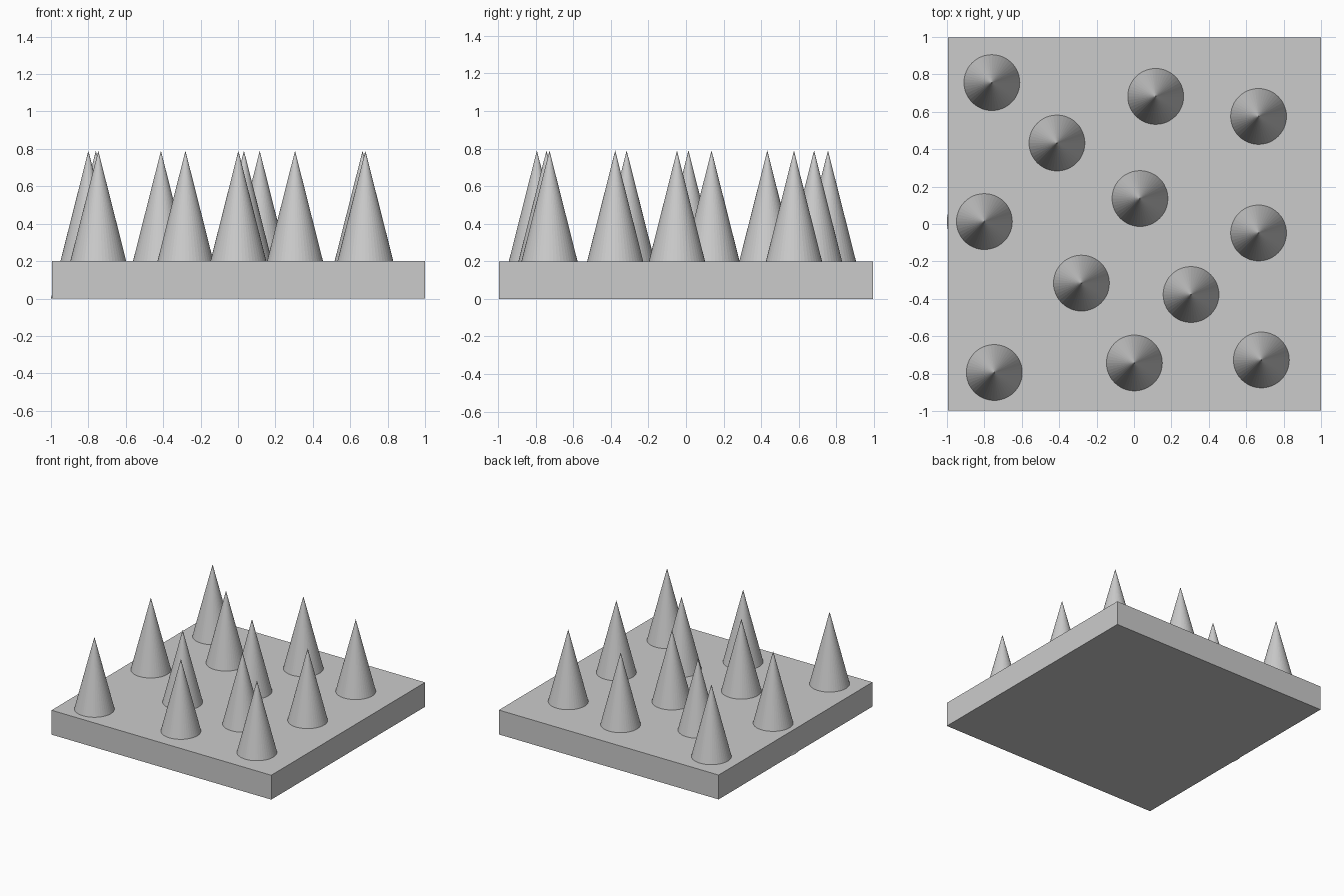
import bpy

if "Cube" in bpy.data.objects:
    bpy.data.objects.remove(bpy.data.objects["Cube"])

# Base slab
bpy.ops.mesh.primitive_cube_add(size=1, location=(0.003, 0, 0.1))
slab = bpy.context.object
slab.name = "base_slab"
slab.scale = (1.994, 1.994, 0.2)
bpy.ops.object.transform_apply(location=False, rotation=False, scale=True)

# Spikes start at the slab's underside and rise through it
SPIKE_RADIUS, SPIKE_HEIGHT = 0.2, 0.79
spots = [
    (-0.76, 0.756), (-0.412, 0.433), (0.116, 0.682), (0.666, 0.575),
    (-0.80, 0.013), (0.032, 0.136), (0.666, -0.048),
    (-0.281, -0.316), (0.305, -0.377),
    (-0.747, -0.794), (0.002, -0.743), (0.681, -0.727),
]
for i, (x, y) in enumerate(spots, 1):
    bpy.ops.mesh.primitive_cone_add(vertices=48, radius1=SPIKE_RADIUS, radius2=0,
                                    depth=SPIKE_HEIGHT,
                                    location=(x, y, SPIKE_HEIGHT / 2))
    bpy.context.object.name = f"spike_{i}"
